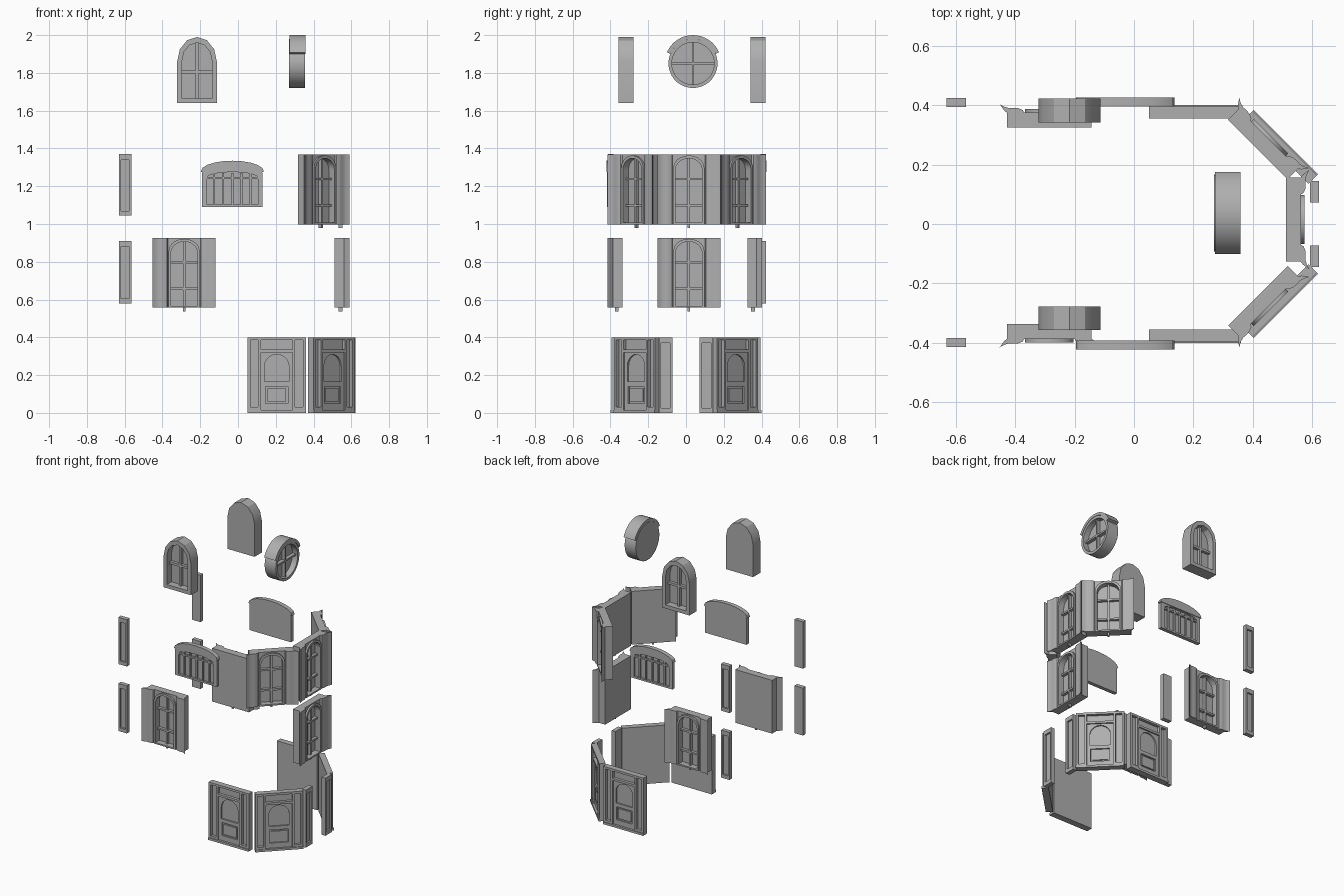
import bpy, bmesh
from math import sin, cos, pi, radians
from mathutils import Matrix, Vector

cube = bpy.data.objects.get("Cube")
if cube:
    bpy.data.objects.remove(cube)

stone = bpy.data.materials.new("plain grey")
stone.use_nodes = True
GREY = (0.43, 0.43, 0.43, 1)
stone.diffuse_color = GREY
stone.node_tree.nodes["Principled BSDF"].inputs["Base Color"].default_value = GREY

UP = Vector((0, 0, 1))


def place(x, y, z, angle):
    """Frame at a front face: local x across, y up, z outward along the heading."""
    out = Vector((cos(radians(angle)), sin(radians(angle)), 0))
    across = UP.cross(out)
    turn = Matrix((across, UP, out)).transposed().to_4x4()
    return Matrix.Translation((x, y, z)) @ turn


def slab(name, frame, outlines, back, front):
    """Extrude an outline (later outlines are holes) between two depths."""
    curve = bpy.data.curves.new(name, "CURVE")
    curve.dimensions = "2D"
    curve.fill_mode = "BOTH"
    curve.extrude = (front - back) / 2
    for points in outlines:
        spline = curve.splines.new("POLY")
        spline.points.add(len(points) - 1)
        for p, (u, v) in zip(spline.points, points):
            p.co = (u, v, 0, 1)
        spline.use_cyclic_u = True
    temp = bpy.data.objects.new(name, curve)
    bpy.context.collection.objects.link(temp)
    graph = bpy.context.evaluated_depsgraph_get()
    mesh = bpy.data.meshes.new_from_object(temp.evaluated_get(graph))
    bpy.data.objects.remove(temp)
    bpy.data.curves.remove(curve)
    bm = bmesh.new()
    bm.from_mesh(mesh)
    bmesh.ops.remove_doubles(bm, verts=bm.verts, dist=0.00005)
    bmesh.ops.recalc_face_normals(bm, faces=bm.faces)
    bm.to_mesh(mesh)
    bm.free()
    mesh.name = name
    mesh.materials.clear()
    mesh.materials.append(stone)
    mesh.shade_smooth()
    mesh.set_sharp_from_angle(angle=radians(30))
    obj = bpy.data.objects.new(name, mesh)
    bpy.context.collection.objects.link(obj)
    obj.matrix_world = frame @ Matrix.Translation((0, 0, (back + front) / 2))
    return obj


def rect(left, right, low, high):
    return [(left, low), (right, low), (right, high), (left, high)]


def arch(half, low, spring, top, steps=10):
    curve = [(half * cos(pi * i / steps), spring + (top - spring) * sin(pi * i / steps))
             for i in range(steps + 1)]
    return [(-half, low), (half, low)] + curve


def arc(radius, start, end, steps):
    return [(radius * cos(radians(start + (end - start) * i / steps)),
             radius * sin(radians(start + (end - start) * i / steps)))
            for i in range(steps + 1)]


def bars(name, frame, uprights, rails, back, front, thick=0.006):
    """Glazing bars: uprights as (u, low, high), rails as (v, half width)."""
    for u, low, high in uprights:
        slab(name + "_upright", frame, [rect(u - thick, u + thick, low, high)], back, front)
    for v, half in rails:
        slab(name + "_rail", frame, [rect(-half, half, v - thick, v + thick)], back, front)


def shuttered_window(name, frame):
    half, tall = 0.142, 0.37
    opening = arch(0.07, 0.01, 0.29, 0.35)
    slab(name + "_back", frame, [rect(-half, half, 0, tall)], -0.065, -0.045)
    slab(name + "_surround", frame, [rect(-half, half, 0, tall), opening], -0.045, -0.015)
    slab(name + "_arch_trim", frame, [arch(0.082, 0, 0.3, 0.365), opening], -0.015, -0.003)
    # curved side wings, flared at the outer edge
    flat = frame @ Matrix.Rotation(pi / 2, 4, "X")
    wing = [(0.085, -0.016), (0.09, -0.006), (0.105, 0), (0.12, 0.001), (0.135, 0),
            (0.15, 0.004), (0.167, 0.013), (0.152, -0.008), (0.142, -0.016)]
    for side in (-1, 1):
        # local z of the flat frame points down
        slab(name + "_wing", flat, [[(side * u, -w) for u, w in wing]], 0, tall) \
            if (flat.to_3x3() @ Vector((0, 0, 1))).z > 0 else \
            slab(name + "_wing", flat, [[(side * u, w) for u, w in wing]], -tall, 0)
    bars(name + "_bar", frame, [(0, -0.02, 0.35)], [(0.1, 0.07), (0.24, 0.07)], -0.045, -0.025)


def tall_arch_window(name, frame):
    outer = arch(0.105, 0, 0.22, 0.35, 6)
    inner = arch(0.08, 0.025, 0.22, 0.32, 6)
    slab(name + "_case", frame, [outer, inner], -0.08, 0)
    slab(name + "_pane", frame, [inner], -0.08, -0.05)
    bars(name + "_bar", frame, [(0, 0.02, 0.32)], [(0.165, 0.095)], -0.05, -0.03, 0.008)


def low_arch_window(name, frame):
    inner = arch(0.135, 0.012, 0.155, 0.185)
    slab(name + "_case", frame, [arch(0.16, 0, 0.18, 0.235), inner], -0.03, -0.004)
    slab(name + "_pane", frame, [inner], -0.03, -0.018)
    slab(name + "_hood", frame, [arch(0.166, 0.185, 0.19, 0.245)], -0.03, 0)
    uprights = [(0.048 * i, 0.01, 0.18) for i in range(-2, 3)]
    bars(name + "_bar", frame, uprights, [(0.153, 0.135)], -0.02, -0.006, 0.005)


def slim_panel(name, frame, half, tall):
    hole = rect(-half + 0.012, half - 0.012, 0.025, tall - 0.03)
    slab(name + "_frame", frame, [rect(-half, half, 0, tall), hole], -0.03, 0)
    slab(name + "_infill", frame, [hole], -0.03, -0.012)


def door_bay(name, frame, half):
    tall = 0.4
    doorway = rect(-0.084, 0.084, 0.015, 0.32)
    transom = rect(-0.084, 0.084, 0.335, 0.385)
    sides = [rect(s * 0.118 - 0.02, s * 0.118 + 0.02, 0.03, 0.385) for s in (-1, 1)]
    slab(name + "_back", frame, [rect(-half, half, 0, tall)], -0.04, -0.02)
    slab(name + "_surround", frame,
         [rect(-half, half, 0, tall), doorway, transom] + sides, -0.02, 0)
    # leaf with an arched light and a lower panel
    light = arch(0.065, 0.165, 0.245, 0.31)
    panel = rect(-0.06, 0.06, 0.05, 0.14)
    slab(name + "_leaf", frame, [doorway, light, panel], -0.02, -0.01)
    slab(name + "_panel", frame, [rect(-0.05, 0.05, 0.06, 0.13)], -0.02, -0.012)
    slab(name + "_plinth", frame, [rect(-half, half, 0, 0.015)], 0, 0.005)


def round_window(name, frame):
    rim, inner = arc(0.13, 0, 350, 35), arc(0.112, 0, 350, 35)
    slab(name + "_rim", frame, [rim, inner], -0.085, 0)
    slab(name + "_pane", frame, [inner], -0.085, -0.04)
    bars(name + "_bar", frame, [(0, -0.112, 0.112)], [(0, 0.112)], -0.04, -0.015)
    hood = arc(0.15, 23, 157, 16) + arc(0.13, 157, 23, 16)
    slab(name + "_hood", frame, [hood], -0.083, 0.003)


# top row
tall_arch_window("front_tall_window", place(-0.217, -0.357, 1.64, -90))
tall_arch_window("back_tall_window", place(-0.217, 0.422, 1.64, 90))
round_window("round_window", place(0.355, 0.037, 1.85, 0))

# upper row
low_arch_window("front_low_window", place(-0.03, -0.422, 1.09, -90))
low_arch_window("back_low_window", place(-0.03, 0.426, 1.09, 90))
shuttered_window("upper_bay_middle", place(0.577, 0.015, 0.998, 0))
shuttered_window("upper_bay_front", place(0.463, -0.287, 0.998, -45))
shuttered_window("upper_bay_back", place(0.463, 0.297, 0.998, 45))

# middle row
shuttered_window("middle_window_side", place(0.577, 0.015, 0.557, 0))
shuttered_window("middle_window_front", place(-0.285, -0.402, 0.557, -90))
shuttered_window("middle_window_back", place(-0.285, 0.39, 0.557, 90))
for low, tall in ((0.58, 0.33), (1.045, 0.325)):
    slim_panel("front_slim_window", place(-0.598, -0.414, low, -90), 0.033, tall)
    slim_panel("back_slim_window", place(-0.598, 0.424, low, 90), 0.033, tall)

# ground row
for side, word in ((-1, "front"), (1, "back")):
    door_bay(word + "_door", place(0.205, side * 0.395, 0, side * 90), 0.155)
    door_bay(word + "_corner_door", place(0.508, side * 0.272, 0, side * 45), 0.153)
    slim_panel(word + "_corner_post", place(0.622, side * 0.108, 0, 0), 0.036, 0.4)
